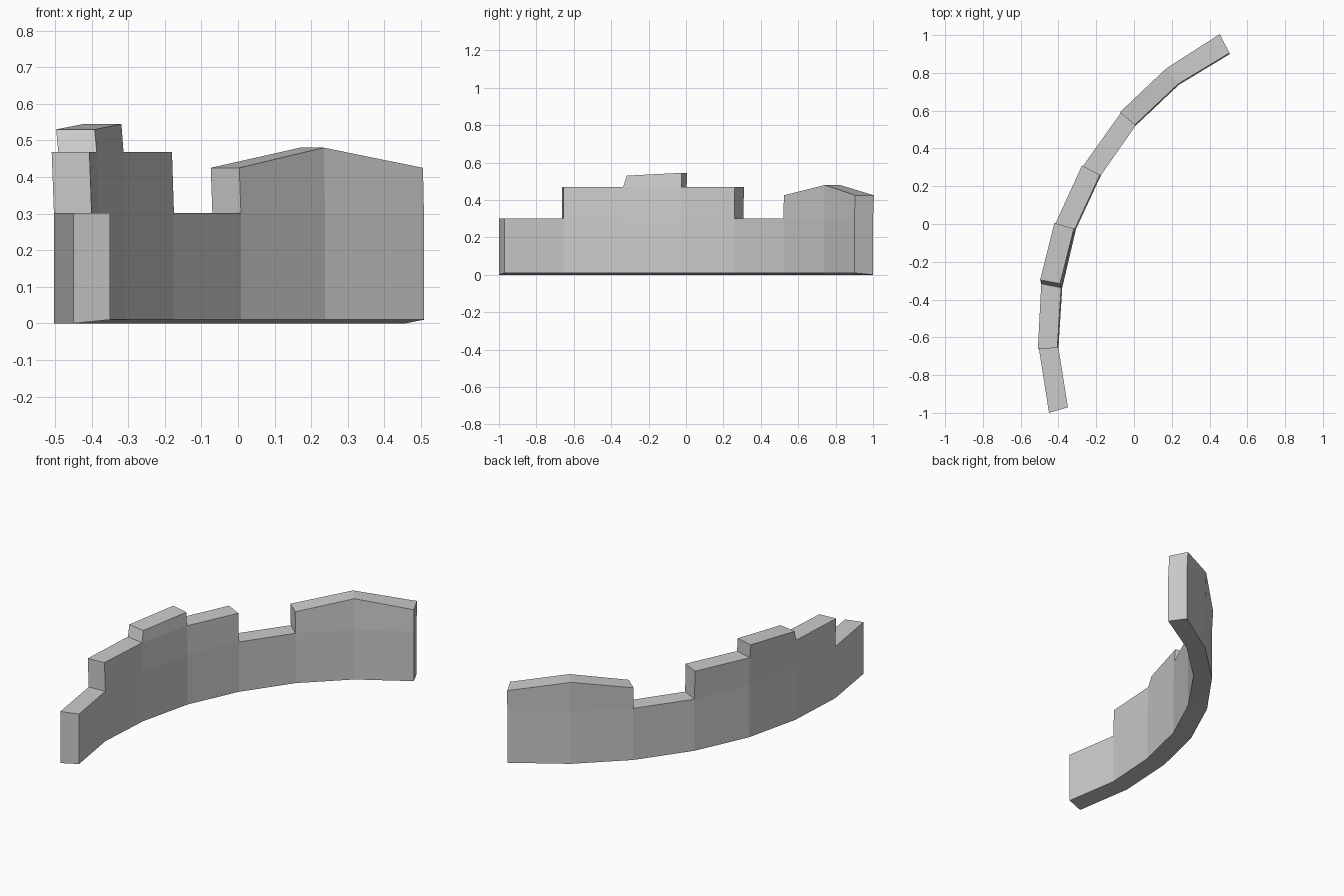
import bpy, bmesh
from mathutils import Vector

if "Cube" in bpy.data.objects:
    bpy.data.objects.remove(bpy.data.objects["Cube"], do_unlink=True)

# Plan of the curved wall: (outer corner, inner corner) at each joint
PLAN = [((-.45, -1.0), (-.35, -.97)), ((-.503, -.662), (-.40, -.655)),
        ((-.485, -.318), (-.38, -.338)), ((-.41, .002), (-.307, -.027)),
        ((-.27, .307), (-.175, .258)), ((-.07, .588), (.008, .52)),
        ((.173, .818), (.238, .737)), ((.457, 1.0), (.508, .9))]

# Courses of masonry standing on each stretch between joints
COURSES = [1, 2, 3, 2, 1, 2, 2]
GABLE = {5: .425, 6: .48, 7: .425}     # pitched parapet
LEAN = .006                            # outward lean per upper course


def corner(joint, side, level):
    """Position of one corner of the wall at a joint and course level."""
    outer, inner = (Vector(p) for p in PLAN[joint])
    p = (outer, inner)[side].copy()
    p += (outer - inner).normalized() * LEAN * max(level - 1, 0)
    if level == 0:
        z = .01 * side
    elif level == 1:
        z = .302
    elif level == 2:
        z = GABLE.get(joint, .468)
    else:
        z = .53 if joint == 2 else .545
        if joint == 2:
            p.y += .02                 # sloped end of the tallest block
    return p.x, p.y, z


bm = bmesh.new()
verts = {}


def vert(*key):
    if key not in verts:
        verts[key] = bm.verts.new(corner(*key))
    return verts[key]


def quad(*keys):
    bm.faces.new([vert(*k) for k in keys])


def solid(seg, level):
    return 0 <= seg < len(COURSES) and 0 <= level < COURSES[seg]


# Skin every block of the wall, leaving out faces between neighbours
for s, count in enumerate(COURSES):
    for c in range(count):
        for side in (0, 1):
            quad((s, side, c), (s + 1, side, c),
                 (s + 1, side, c + 1), (s, side, c + 1))
        for step in (0, 1):
            if not solid(s + 2 * step - 1, c):
                j = s + step
                quad((j, 0, c), (j, 1, c), (j, 1, c + 1), (j, 0, c + 1))
            if not solid(s, c + 2 * step - 1):
                k = c + step
                quad((s, 0, k), (s + 1, 0, k), (s + 1, 1, k), (s, 1, k))

bmesh.ops.recalc_face_normals(bm, faces=bm.faces)
mesh = bpy.data.meshes.new("curved_wall")
bm.to_mesh(mesh)
bm.free()

# Plain grey stone
stone = bpy.data.materials.new("light_grey")
stone.use_nodes = True
grey = (.6, .6, .6, 1)
stone.diffuse_color = grey
stone.node_tree.nodes["Principled BSDF"].inputs["Base Color"].default_value = grey
mesh.materials.append(stone)

wall = bpy.data.objects.new("curved_wall", mesh)
bpy.context.collection.objects.link(wall)
